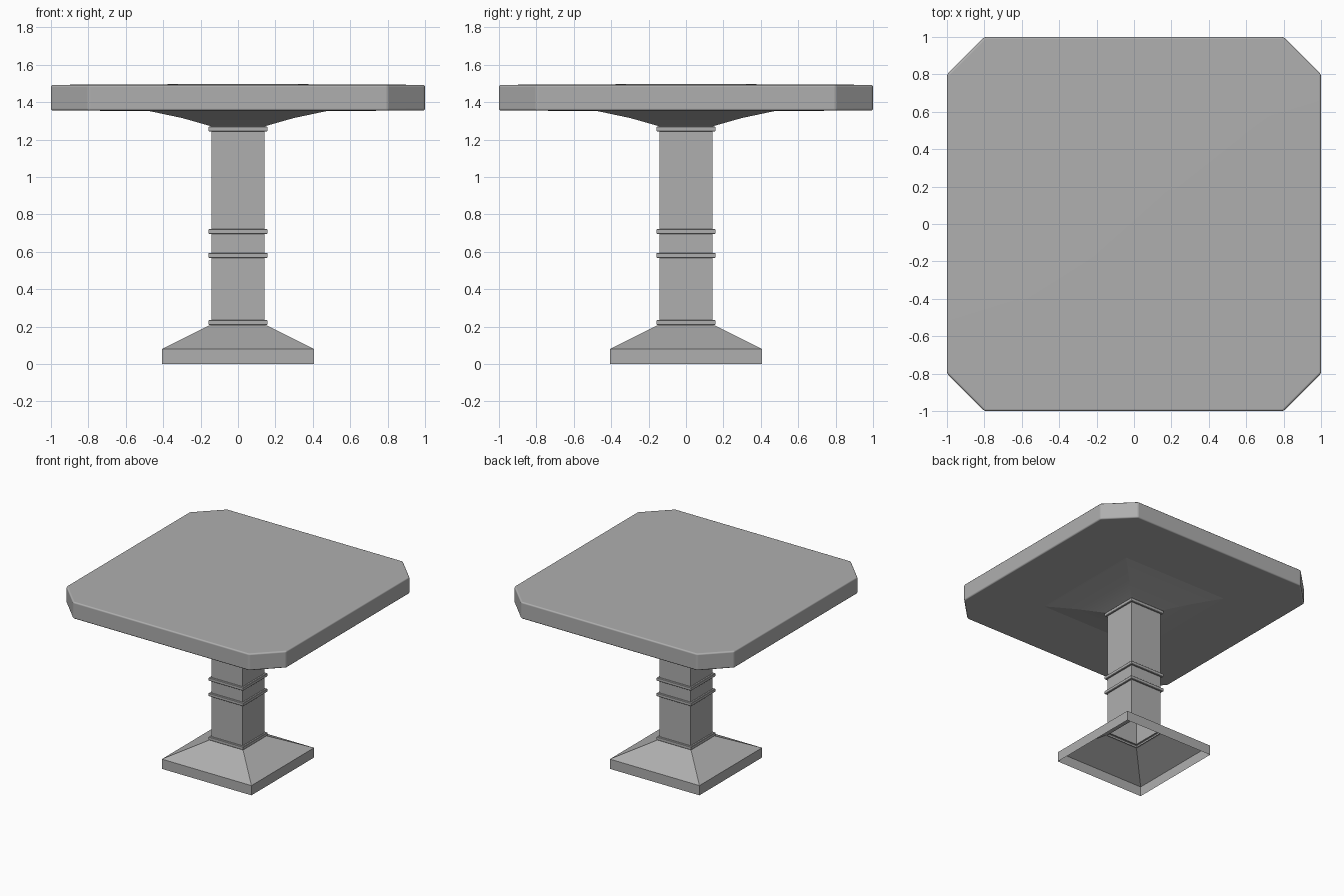
import bpy, bmesh
from math import radians

if "Cube" in bpy.data.objects:
    bpy.data.objects.remove(bpy.data.objects["Cube"])

# Darker grey shared by all parts
grey = bpy.data.materials.new("mid_grey")
grey.diffuse_color = (0.43, 0.43, 0.43, 1)
grey.use_nodes = True
grey.node_tree.nodes["Principled BSDF"].inputs["Base Color"].default_value = grey.diffuse_color


def ring(half, z, cut):
    """Square ring of 8 points with cut corners (cut 0 gives a plain square)."""
    a, b = half, half - cut
    return [(-b, -a, z), (b, -a, z), (a, -b, z), (a, b, z),
            (b, a, z), (-b, a, z), (-a, b, z), (-a, -b, z)]


def loft(name, profile, cap_top=False):
    """Skin rings given as (half width, z, corner cut), from bottom to top."""
    bm = bmesh.new()
    rings = [[bm.verts.new(p) for p in ring(*r)] for r in profile]
    for lo, hi in zip(rings, rings[1:]):
        for i in range(8):
            j = (i + 1) % 8
            bm.faces.new((lo[i], lo[j], hi[j], hi[i]))
    if cap_top:
        bm.faces.new(rings[-1])
    # plain square rings collapse to four corners
    bmesh.ops.remove_doubles(bm, verts=bm.verts[:], dist=0.0001)
    mesh = bpy.data.meshes.new(name)
    bm.to_mesh(mesh)
    bm.free()
    mesh.materials.append(grey)
    obj = bpy.data.objects.new(name, mesh)
    bpy.context.collection.objects.link(obj)
    return obj


def smooth(obj, angle):
    bpy.ops.object.select_all(action='DESELECT')
    obj.select_set(True)
    bpy.context.view_layer.objects.active = obj
    bpy.ops.object.shade_smooth_by_angle(angle=radians(angle))


SHAFT, BAND = 0.143, 0.157


def band(z0, z1):
    """Raised moulding with softened edges."""
    e = 0.003
    return [(SHAFT, z0, 0), (BAND - e, z0, 0), (BAND, z0 + e, 0),
            (BAND, z1 - e, 0), (BAND - e, z1, 0), (SHAFT, z1, 0)]


# Hollow foot, open underneath
loft("base", [(0.407, 0, 0), (0.407, 0.08, 0), (0.155, 0.207, 0), (SHAFT, 0.208, 0)])

# Square column with four mouldings
column = []
for z0, z1 in ((0.208, 0.236), (0.568, 0.595), (0.695, 0.722), (1.243, 1.27)):
    column += band(z0, z1)
loft("column", column)

# Top with flared underside, cut corners and a very slight crown
top = loft("table_top", [
    (SHAFT, 1.27, 0), (0.155, 1.275, 0), (0.30, 1.316, 0), (0.48, 1.354, 0),
    (1.0, 1.355, 0.2), (1.0, 1.493, 0.2),
    (0.60, 1.495, 0.12), (0.22, 1.497, 0.044)], cap_top=True)
smooth(top, 8)

# Rounded rim and corner edges with the large faces kept flat
bevel = top.modifiers.new("soft_rim", 'BEVEL')
bevel.width = 0.012
bevel.segments = 3
bevel.limit_method = 'ANGLE'
bevel.angle_limit = radians(40)
bevel.harden_normals = True
